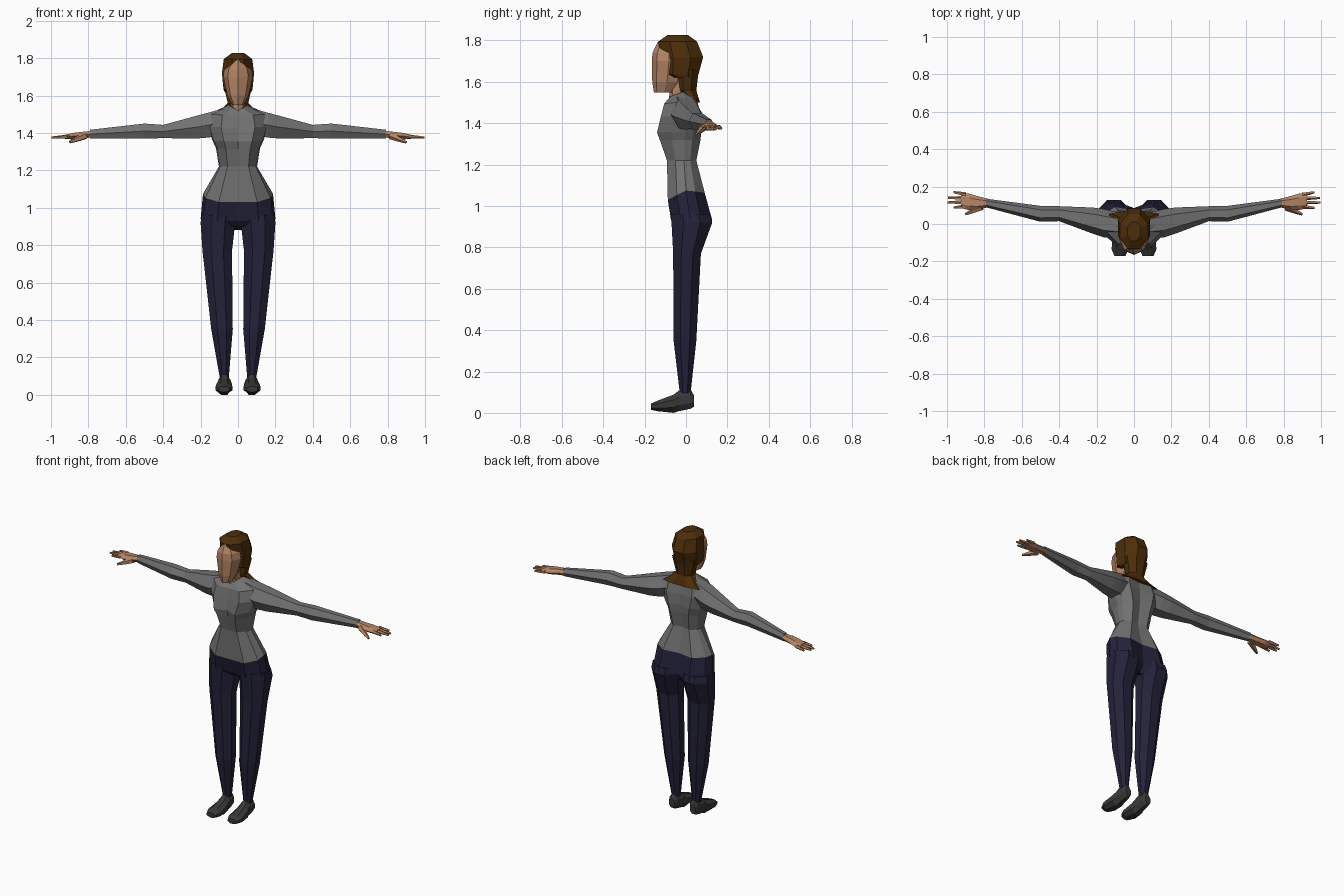
import bpy, bmesh, math
from mathutils import Vector


def material(name, rgb):
    m = bpy.data.materials.new(name)
    m.diffuse_color = (*rgb, 1)
    return m


SHIRT = material("grey_shirt", (0.17, 0.17, 0.17))
NAVY = material("navy_trousers", (0.017, 0.016, 0.042))
SKIN = material("skin", (0.46, 0.235, 0.13))
HAIR = material("brown_hair", (0.075, 0.027, 0.003))
SHOE = material("dark_shoe", (0.04, 0.04, 0.04))


def loft(name, rings, mat):
    """Skin a list of equal-sized point rings and cap both ends."""
    bm = bmesh.new()
    vs = [[bm.verts.new(p) for p in r] for r in rings]
    n = len(rings[0])
    for a, b in zip(vs, vs[1:]):
        for i in range(n):
            j = (i + 1) % n
            bm.faces.new((a[i], a[j], b[j], b[i]))
    bm.faces.new(vs[0])
    bm.faces.new(vs[-1][::-1])
    bmesh.ops.recalc_face_normals(bm, faces=bm.faces)
    me = bpy.data.meshes.new(name)
    bm.to_mesh(me)
    bm.free()
    me.materials.append(mat)
    ob = bpy.data.objects.new(name, me)
    bpy.context.collection.objects.link(ob)
    return ob


def oval(u0, u1, v0, v1, n, phase):
    """Polygon ring stretched to fill a rectangle."""
    pts = [(math.cos(phase + i * math.tau / n), math.sin(phase + i * math.tau / n)) for i in range(n)]
    mu, mv = max(p[0] for p in pts), max(p[1] for p in pts)
    return [((u0 + u1) / 2 + (u1 - u0) / 2 * p / mu, (v0 + v1) / 2 + (v1 - v0) / 2 * q / mv) for p, q in pts]


OCT = math.pi / 8


def ring_z(z, x0, x1, y0, y1, n=8, phase=OCT):
    return [(u, v, z) for u, v in oval(x0, x1, y0, y1, n, phase)]


def ring_x(s, x, y0, y1, z0, z1, n=6, phase=0):
    return [(s * x, u, v) for u, v in oval(y0, y1, z0, z1, n, phase)]


def body_ring(w, zf, zs, zb, yfc, yf, ys, yb, ybc):
    """Symmetric ring: front centre, front, side, back, back centre."""
    half = [(0.55 * w, yf, zf), (0.93 * w, (yf + ys) / 2, (zf + zs) / 2), (w, ys, zs),
            (0.92 * w, (ys + yb) / 2, (zb + zs) / 2), (0.55 * w, yb, zb)]
    return [(0, yfc, zf)] + half + [(0, ybc, zb)] + [(-x, y, z) for x, y, z in reversed(half)]


def tube(name, p, q, r0, r1, mat):
    """Five-sided finger between two points."""
    p, q = Vector(p), Vector(q)
    d = (q - p).normalized()
    side = d.cross(Vector((0, 0, 1))).normalized()
    up = side.cross(d)
    rings = []
    for c, r in ((p, r0), (p.lerp(q, 0.6), (r0 + r1) / 2), (q, r1)):
        rings.append([c + r * (math.cos(a) * side + math.sin(a) * up)
                      for a in (i * math.tau / 5 for i in range(5))])
    loft(name, rings, mat)


# Shirt, sharing its hem with the trousers
hem = body_ring(0.187, 1.03, 1.075, 1.065, -0.088, -0.088, 0.0, 0.09, 0.075)
loft("shirt_body", [
    hem,
    body_ring(0.102, 1.22, 1.22, 1.22, -0.092, -0.092, -0.01, 0.05, 0.035),
    body_ring(0.118, 1.315, 1.32, 1.32, -0.105, -0.125, -0.01, 0.07, 0.05),
    body_ring(0.137, 1.355, 1.36, 1.37, -0.112, -0.14, 0.0, 0.075, 0.055),
    body_ring(0.165, 1.43, 1.44, 1.44, -0.11, -0.122, 0.0, 0.072, 0.055),
    body_ring(0.15, 1.495, 1.505, 1.505, -0.10, -0.105, 0.005, 0.055, 0.045),
    body_ring(0.048, 1.53, 1.55, 1.55, -0.072, -0.075, -0.02, 0.03, 0.03),
], SHIRT)

# Trousers: hips, then legs
loft("trouser_hips", [
    hem,
    body_ring(0.2, 0.93, 0.94, 0.93, -0.055, -0.072, 0.02, 0.127, 0.085),
    body_ring(0.10, 0.90, 0.90, 0.88, -0.02, -0.04, 0.02, 0.09, 0.05),
], NAVY)

for s, side in ((1, "left"), (-1, "right")):
    leg = [(0.96, 0.012, 0.195, -0.07, 0.115), (0.92, 0.015, 0.2, -0.07, 0.127), (0.77, 0.032, 0.19, -0.062, 0.072),
           (0.35, 0.028, 0.143, -0.06, 0.05), (0.095, 0.049, 0.098, -0.03, 0.022)]
    loft(side + "_trouser_leg", [ring_z(z, s * a, s * b, c, d) for z, a, b, c, d in leg], NAVY)

    # Shoes lofted from heel to toe
    shoe = [(0.038, 0.055, 0.095, 0.03, 0.085), (0.022, 0.045, 0.102, 0.02, 0.113), (-0.035, 0.04, 0.105, 0.008, 0.108),
            (-0.06, 0.034, 0.113, 0.0, 0.088), (-0.135, 0.03, 0.12, 0.008, 0.06), (-0.17, 0.045, 0.105, 0.015, 0.045)]
    loft(side + "_shoe", [[(s * u, y, v) for u, v in oval(a, b, c, d, 8, OCT)] for y, a, b, c, d in shoe], SHOE)

    # Sleeves
    sleeve = [(0.08, -0.075, 0.06, 1.39, 1.53), (0.16, -0.072, 0.08, 1.375, 1.508), (0.22, -0.052, 0.088, 1.37, 1.492),
              (0.4, 0.015, 0.095, 1.372, 1.443), (0.5, 0.012, 0.097, 1.37, 1.45), (0.79, 0.089, 0.135, 1.37, 1.417)]
    loft(side + "_sleeve", [ring_x(s, *r) for r in sleeve], SHIRT)

    # Hand, fingers and thumb
    palm = [(0.77, 0.092, 0.132, 1.377, 1.413), (0.84, 0.075, 0.15, 1.37, 1.405),
            (0.88, 0.074, 0.162, 1.365, 1.4), (0.925, 0.085, 0.165, 1.368, 1.39)]
    loft(side + "_hand", [ring_x(s, *r) for r in palm], SKIN)
    for i, (y, tip_y, tip_x) in enumerate(((0.093, 0.087, 0.965), (0.116, 0.115, 0.997),
                                           (0.138, 0.14, 0.995), (0.158, 0.17, 0.965))):
        tube(f"{side}_finger_{i + 1}", (s * 0.9, y, 1.381), (s * tip_x, tip_y, 1.375), 0.0115, 0.006, SKIN)
    tube(side + "_thumb", (s * 0.815, 0.09, 1.385), (s * 0.9, 0.052, 1.35), 0.02, 0.007, SKIN)

# Neck and face; ring phase 0 gives the face a centre ridge
loft("neck", [ring_z(1.49, -0.03, 0.03, -0.088, 0.01, 8, 0), ring_z(1.54, -0.036, 0.036, -0.08, 0.02, 8, 0),
              ring_z(1.63, -0.04, 0.04, -0.085, 0.02, 8, 0)], SKIN)
face = [(1.548, 0.03, -0.155, -0.06), (1.6, 0.057, -0.163, -0.02), (1.7, 0.078, -0.165, 0.0),
        (1.74, 0.07, -0.162, 0.0), (1.795, 0.025, -0.136, -0.02)]
loft("face", [ring_z(z, -w, w, a, b, 8, 0) for z, w, a, b in face], SKIN)

# Hair: cap over the skull, then a fall that fans over the shoulders
cap = [(1.62, 0.072, -0.07, 0.055), (1.635, 0.078, -0.115, 0.06), (1.72, 0.086, -0.122, 0.083),
       (1.795, 0.076, -0.134, 0.053), (1.826, 0.035, -0.09, 0.01)]
loft("hair_cap", [ring_z(z, -w, w, a, b) for z, w, a, b in cap], HAIR)
fall = [(1.5, 0.13, 0.025, 0.068), (1.525, 0.09, 0.0, 0.06), (1.56, 0.055, -0.04, 0.05), (1.66, 0.078, -0.045, 0.062)]
loft("hair_fall", [ring_z(z, -w, w, a, b) for z, w, a, b in fall], HAIR)
